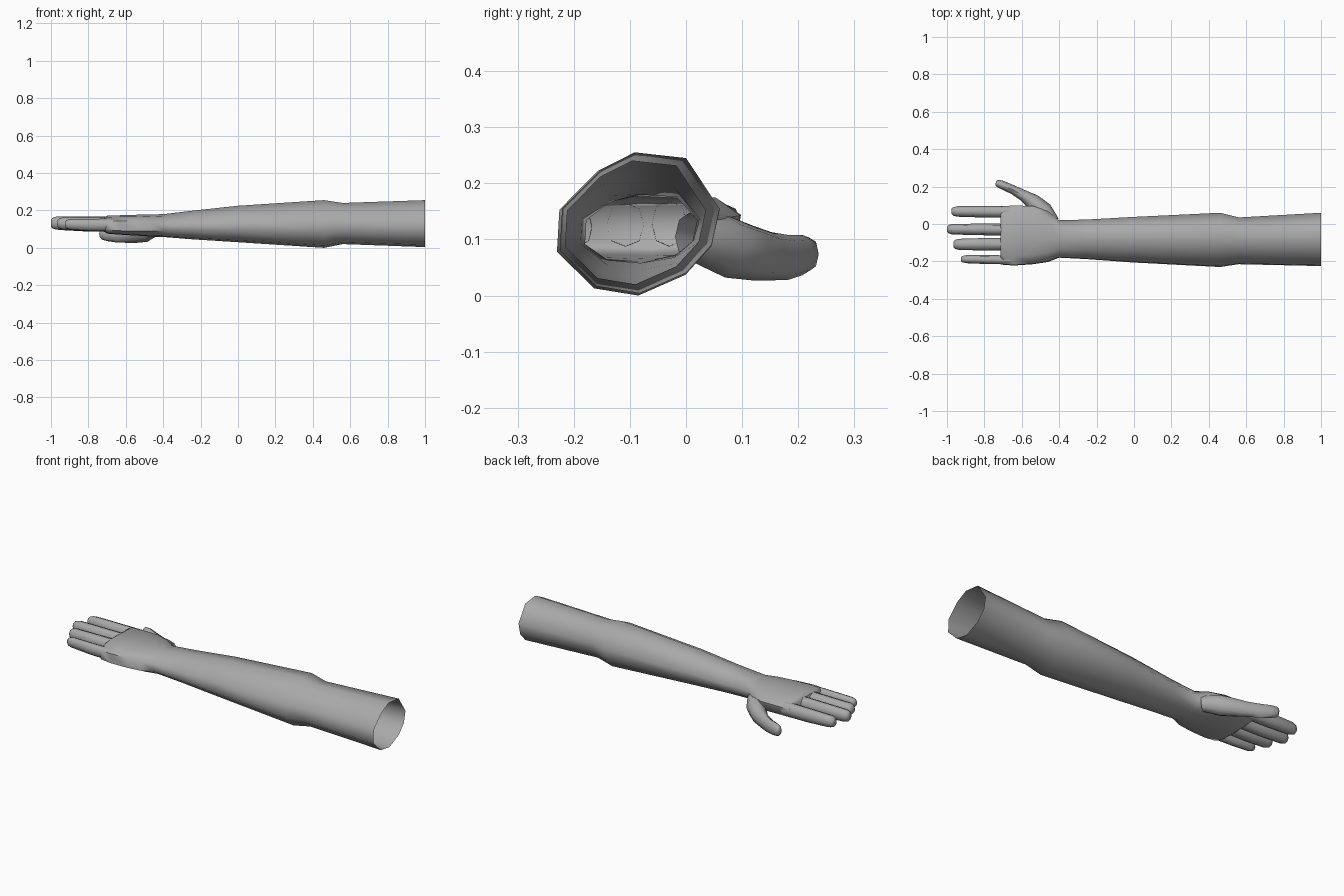
import bpy, bmesh, math
from mathutils import Vector

if "Cube" in bpy.data.objects:
    bpy.data.objects.remove(bpy.data.objects["Cube"])

skin = bpy.data.materials.new("grey skin")
skin.diffuse_color = (0.4, 0.4, 0.4, 1)
skin.use_nodes = True
skin.node_tree.nodes["Principled BSDF"].inputs["Base Color"].default_value = skin.diffuse_color


def power(v, e):
    return math.copysign(abs(v) ** e, v)


def loft(name, sections, profile, straight=False):
    """Skin a tube: sections are (centre, half width, half height, squareness).
    The first end stays open, the last end is capped."""
    bm = bmesh.new()
    rings = []
    for i, (c, w, h, e) in enumerate(sections):
        side = Vector((0, 1, 0))
        if not straight:
            a = Vector(sections[max(i - 1, 0)][0])
            b = Vector(sections[min(i + 1, len(sections) - 1)][0])
            t = b - a
            side = Vector((t.y, -t.x, 0)).normalized()
        rings.append([bm.verts.new(Vector(c) + side * w * power(u, e)
                                   + Vector((0, 0, h * power(v, e))))
                      for u, v in profile])
    n = len(profile)
    for r0, r1 in zip(rings, rings[1:]):
        for k in range(n):
            bm.faces.new((r0[k], r0[(k + 1) % n], r1[(k + 1) % n], r1[k]))
    bm.faces.new(rings[-1])
    bmesh.ops.recalc_face_normals(bm, faces=bm.faces)
    mesh = bpy.data.meshes.new(name)
    bm.to_mesh(mesh)
    bm.free()
    mesh.materials.append(skin)
    obj = bpy.data.objects.new(name, mesh)
    bpy.context.collection.objects.link(obj)
    bpy.ops.object.select_all(action='DESELECT')
    obj.select_set(True)
    bpy.context.view_layer.objects.active = obj
    bpy.ops.object.shade_smooth_by_angle(angle=math.radians(60))
    return obj


# Slightly irregular ten-sided arm cross-section
arm_profile = [(-.05, 1), (.58, .92), (1, .2), (.9, -.31), (.58, -.71),
               (0, -1), (-.54, -.9), (-1, -.39), (-.97, .2), (-.5, .74)]
round_profile = [(math.cos(math.tau * k / 8), math.sin(math.tau * k / 8))
                 for k in range(8)]

# Sleeve-open upper arm, elbow, forearm, wrist and palm:
# x, y min, y max, z min, z max, squareness
arm_stations = [
    (1.00, -.225, .060, .004, .255, 1),
    (.56, -.215, .035, .020, .240, 1),
    (.46, -.230, .060, .000, .255, 1),
    (.00, -.206, .038, .030, .225, 1),
    (-.25, -.188, .024, .046, .198, 1),
    (-.40, -.180, .020, .058, .180, .85),
    (-.46, -.203, .068, .060, .179, .7),
    (-.54, -.215, .097, .065, .177, .6),
    (-.64, -.222, .098, .071, .174, .55),
    (-.70, -.218, .097, .076, .172, .55),
    (-.715, -.205, .088, .086, .164, .6),
]
loft("arm_and_palm",
     [((x, (y0 + y1) / 2, (z0 + z1) / 2), (y1 - y0) / 2, (z1 - z0) / 2, e)
      for x, y0, y1, z0, z1, e in arm_stations], arm_profile, straight=True)

# Four fingers: name, tip x, root y, tip y, half width, height, half height
for name, tip, yr, yt, w, z, h in [
        ("index_finger", -.975, .065, .067, .031, .125, .040),
        ("middle_finger", -1.0, -.030, -.028, .031, .128, .041),
        ("ring_finger", -.965, -.108, -.109, .033, .126, .039),
        ("little_finger", -.925, -.192, -.188, .024, .122, .034)]:
    mid = (-.66 + tip) / 2
    loft(name, [((-.66, yr, z), w, h, .85),
                ((mid, (yr + yt) / 2, z + .001), w, h * .95, .85),
                ((tip + .03, yt, z + .004), w * .9, h * .85, .85),
                ((tip + .008, yt, z + .004), w * .72, h * .68, .9),
                ((tip, yt, z + .004), w * .45, h * .42, 1)], round_profile)

# Thumb sweeping out from the heel of the palm
loft("thumb", [((-.435, .005, .105), .040, .042, 1),
               ((-.485, .070, .088), .050, .056, 1),
               ((-.540, .118, .076), .043, .049, 1),
               ((-.590, .152, .070), .030, .043, 1),
               ((-.645, .182, .068), .024, .040, .9),
               ((-.700, .207, .072), .023, .036, .9),
               ((-.727, .218, .074), .020, .030, .9),
               ((-.738, .222, .075), .012, .019, 1)], round_profile)
